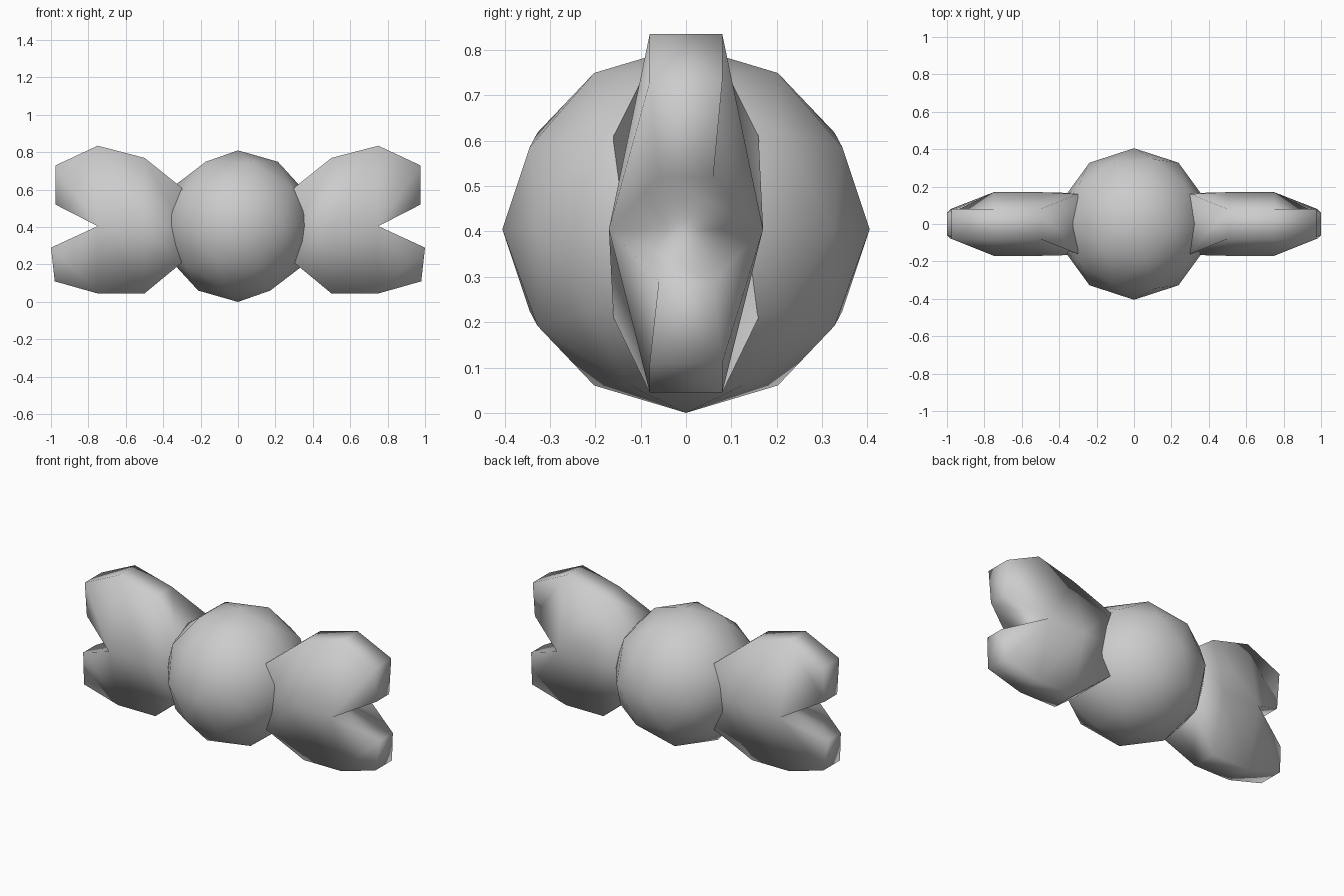
import bpy, bmesh

if "Cube" in bpy.data.objects:
    bpy.data.objects.remove(bpy.data.objects["Cube"])

# round centre
bpy.ops.mesh.primitive_ico_sphere_add(subdivisions=2, radius=0.405, location=(0, 0, 0.405))
ball = bpy.context.object
ball.name = "centre_ball"
bpy.ops.object.shade_smooth()

# notched wing: outline points (x, half thickness, z), last point is the mid ridge
pts = [(0.30, 0.165, 0.405), (0.30, 0.16, 0.61), (0.50, 0.08, 0.77), (0.75, 0.08, 0.835),
       (0.975, 0.08, 0.73), (0.975, 0.06, 0.52), (0.75, 0.17, 0.405), (1.0, 0.06, 0.29),
       (0.98, 0.08, 0.11), (0.75, 0.08, 0.045), (0.50, 0.08, 0.045), (0.30, 0.16, 0.21),
       (0.50, 0.17, 0.405)]
side = [(0, 1, 2, 12), (12, 2, 3, 6), (6, 3, 4, 5), (7, 8, 9, 6), (6, 9, 10, 12), (12, 10, 11, 0)]

bm = bmesh.new()
front = [bm.verts.new((x, -y, z)) for x, y, z in pts]
back = [bm.verts.new((x, y, z)) for x, y, z in pts]
for f in side:
    bm.faces.new([front[i] for i in f])
    bm.faces.new([back[i] for i in reversed(f)])
# rim joining the front and back
for i in range(12):
    j = (i + 1) % 12
    bm.faces.new((front[i], front[j], back[j], back[i]))
bmesh.ops.recalc_face_normals(bm, faces=bm.faces)
for f in bm.faces:
    f.smooth = True
mesh = bpy.data.meshes.new("wings")
bm.to_mesh(mesh)
bm.free()
wings = bpy.data.objects.new("wings", mesh)
bpy.context.collection.objects.link(wings)

# opposite wing
mirror = wings.modifiers.new("mirror", 'MIRROR')
mirror.use_axis = (True, False, False)
mirror.use_mirror_merge = False
